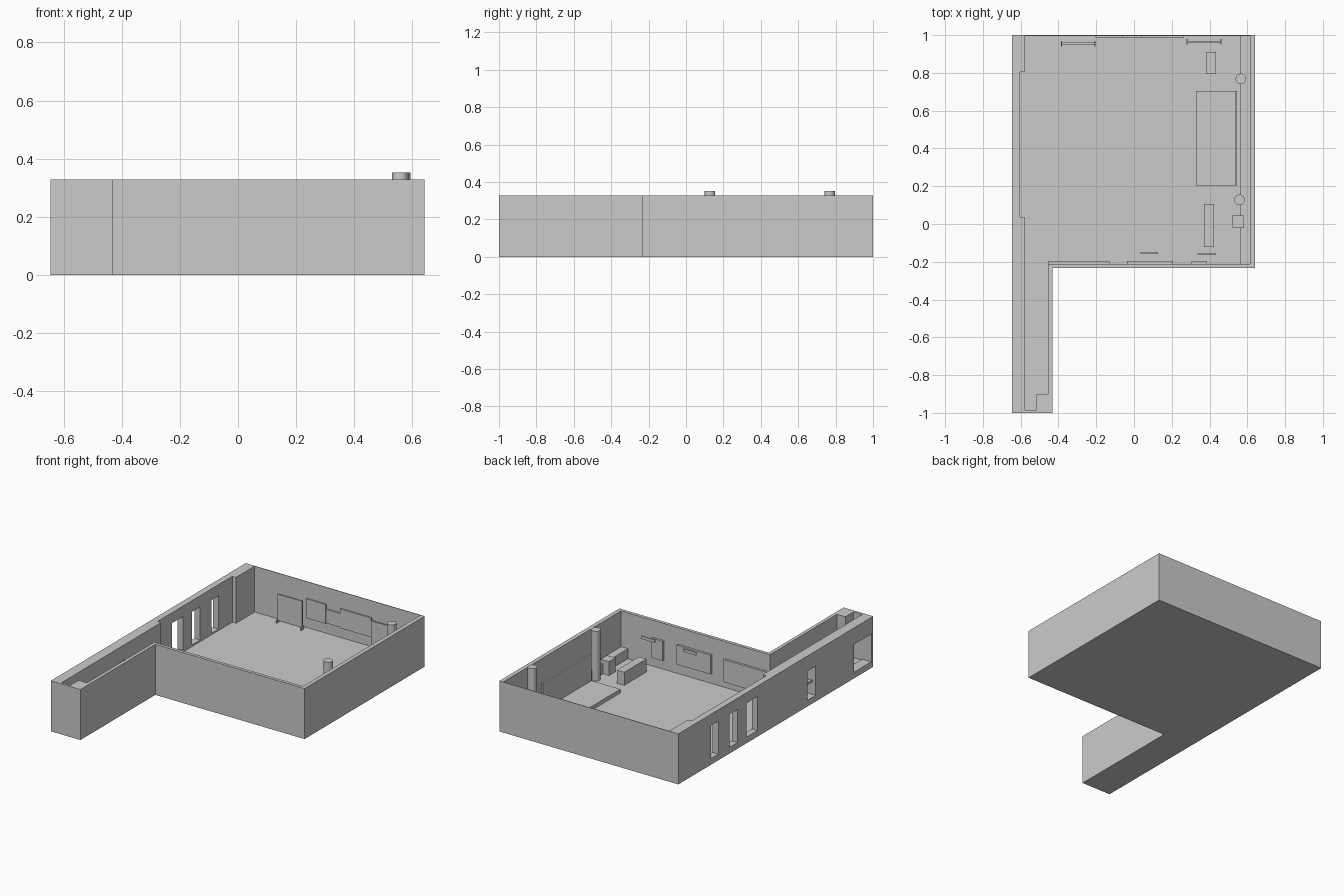
import bpy, bmesh, math

if "Cube" in bpy.data.objects:
    bpy.data.objects.remove(bpy.data.objects["Cube"])

FLOOR = 0.03
WALL = 0.328


def prism(name, outline, z0, z1):
    """Extrude a flat outline upward between two heights."""
    bm = bmesh.new()
    face = bm.faces.new([bm.verts.new((x, y, z0)) for x, y in outline])
    top = bmesh.ops.extrude_face_region(bm, geom=[face])["geom"]
    bmesh.ops.translate(bm, vec=(0, 0, z1 - z0),
                        verts=[g for g in top if isinstance(g, bmesh.types.BMVert)])
    bmesh.ops.recalc_face_normals(bm, faces=bm.faces)
    mesh = bpy.data.meshes.new(name)
    bm.to_mesh(mesh)
    bm.free()
    obj = bpy.data.objects.new(name, mesh)
    bpy.context.collection.objects.link(obj)
    return obj


def box(name, x0, x1, y0, y1, z0, z1):
    return prism(name, [(x0, y0), (x1, y0), (x1, y1), (x0, y1)], z0, z1)


def cut(target, cutter):
    mod = target.modifiers.new(cutter.name, 'BOOLEAN')
    mod.operation = 'DIFFERENCE'
    mod.solver = 'EXACT'
    mod.object = cutter
    cutter.hide_render = True
    cutter.hide_set(True)


# L-shaped shell: room plus corridor, hollowed down to the floor
shell = prism("room_shell", [(-0.645, -1), (-0.432, -1), (-0.432, -0.232),
                             (0.641, -0.232), (0.641, 1), (-0.645, 1)], 0, WALL)
cut(shell, prism("interior_cutter", [
    (-0.578, -0.985), (-0.515, -0.985), (-0.515, -0.90), (-0.454, -0.90),
    (-0.454, -0.211), (0.614, -0.211), (0.614, 0.996), (-0.578, 0.996),
    (-0.578, 0.805), (-0.604, 0.805), (-0.604, 0.037), (-0.578, 0.037)], FLOOR, 0.5))

# Window and door openings in the left wall: y range, z range
openings = [(0.59, 0.665, 0.04, 0.255), (0.393, 0.475, 0.04, 0.255),
            (0.187, 0.30, 0.04, 0.26), (-0.41, -0.327, 0.04, 0.23),
            (-0.98, -0.80, 0.04, 0.22)]
for i, (y0, y1, z0, z1) in enumerate(openings):
    cut(shell, box(f"opening_cutter_{i}", -0.7, -0.55, y0, y1, z0, z1))
box("window_crossbar", -0.62, -0.60, -0.412, -0.325, 0.12, 0.135)

# Low ledge along the right wall
box("wall_ledge", 0.565, 0.616, -0.213, 0.997, FLOOR - 0.005, 0.095)

# Round columns
for i, (x, y) in enumerate([(0.566, 0.768), (0.558, 0.128)]):
    ring = [(x + 0.028 * math.cos(a * math.tau / 32),
             y + 0.028 * math.sin(a * math.tau / 32)) for a in range(32)]
    column = prism(f"column_{i}", ring, FLOOR - 0.005, 0.352)
    bpy.ops.object.select_all(action='DESELECT')
    column.select_set(True)
    bpy.context.view_layer.objects.active = column
    bpy.ops.object.shade_smooth_by_angle(angle=math.radians(40))

# Stage with its backboard, benches and stool
box("stage", 0.328, 0.536, 0.205, 0.703, FLOOR - 0.005, 0.055)
box("stage_backboard", 0.534, 0.545, 0.205, 0.703, FLOOR - 0.005, 0.23)
box("long_bench", 0.37, 0.423, -0.122, 0.105, FLOOR - 0.005, 0.115)
box("short_bench", 0.38, 0.433, 0.795, 0.91, FLOOR - 0.005, 0.115)
box("stool", 0.522, 0.582, -0.022, 0.045, FLOOR - 0.005, 0.12)

# Freestanding display panels on end feet
for i, (x0, x1, y) in enumerate([(-0.383, -0.207, 0.955), (0.282, 0.46, 0.965)]):
    box(f"display_panel_{i}", x0, x1, y - 0.005, y + 0.005, 0.046, 0.217)
    for side, x in (("left", x0), ("right", x1)):
        box(f"display_foot_{i}_{side}", x - 0.003, x + 0.003, y - 0.014, y + 0.014,
            FLOOR - 0.005, 0.05)

# Wall boards: x range, z range
for i, (x0, x1, z0, z1) in enumerate([(-0.203, -0.062, 0.095, 0.22),
                                      (-0.06, 0.04, 0.10, 0.19),
                                      (0.04, 0.265, 0.095, 0.22)]):
    box(f"back_board_{i}", x0, x1, 0.987, 0.998, z0, z1)
for i, (x0, x1, z0, z1) in enumerate([(-0.452, -0.13, 0.07, 0.217),
                                      (-0.038, 0.206, 0.095, 0.22),
                                      (0.305, 0.385, 0.09, 0.217)]):
    box(f"front_board_{i}", x0, x1, -0.215, -0.197, z0, z1)

# Slim lamp bars in front of the boards
for i, (x0, x1, y) in enumerate([(0.035, 0.128, -0.155), (0.335, 0.435, -0.16)]):
    box(f"lamp_bar_{i}", x0, x1, y - 0.003, y + 0.003, 0.215, 0.235)
